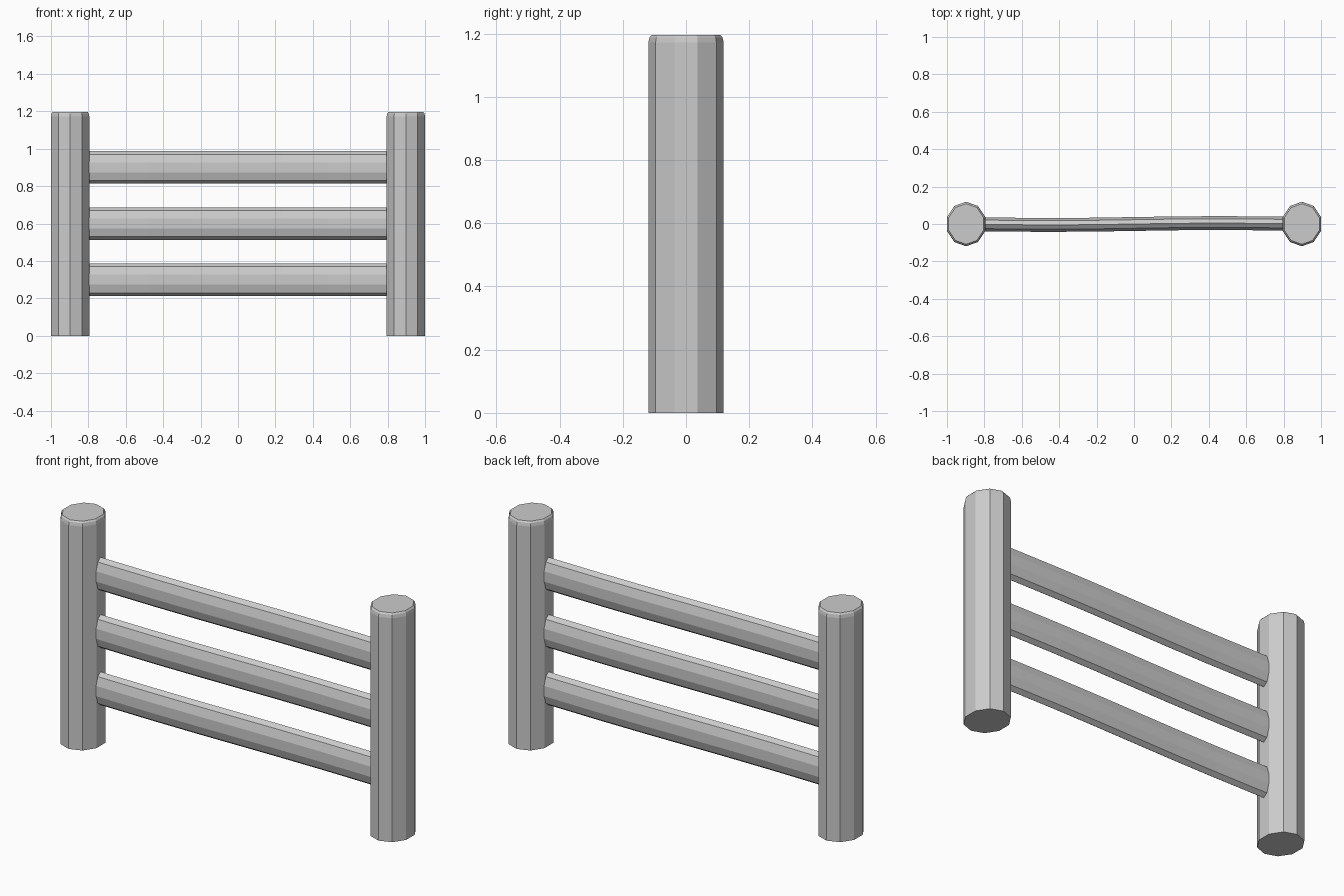
import bpy, bmesh
from math import sin, cos, pi

if "Cube" in bpy.data.objects:
    bpy.data.objects.remove(bpy.data.objects["Cube"])

SIDES = 10


def loft(name, rings):
    """Skin a list of equal-sized point rings and cap both ends."""
    bm = bmesh.new()
    loops = [[bm.verts.new(p) for p in ring] for ring in rings]
    for a, b in zip(loops, loops[1:]):
        for i in range(SIDES):
            j = (i + 1) % SIDES
            bm.faces.new((a[i], a[j], b[j], b[i]))
    bm.faces.new(loops[0])
    bm.faces.new(loops[-1])
    bmesh.ops.recalc_face_normals(bm, faces=bm.faces)
    mesh = bpy.data.meshes.new(name)
    bm.to_mesh(mesh)
    bm.free()
    obj = bpy.data.objects.new(name, mesh)
    bpy.context.collection.objects.link(obj)
    return obj


angles = [2 * pi * i / SIDES for i in range(SIDES)]

# Upright posts with a softened top edge
profile = [(0, 1), (1.172, 1), (1.188, 0.97), (1.196, 0.91)]
for side, cx in (("left", -0.8975), ("right", 0.8975)):
    loft(side + "_post",
         [[(cx + 0.108 * s * sin(a), 0.119 * s * cos(a), z) for a in angles]
          for z, s in profile])

# Three flattened rails, bowed very slightly along their length
stations = [-0.96 + 0.24 * i for i in range(9)]
for label, cz in (("lower", 0.3), ("middle", 0.6), ("upper", 0.9)):
    loft(label + "_rail",
         [[(x, 0.005 * sin(pi * x / 0.9) + 0.039 * sin(a), cz + 0.087 * cos(a))
           for a in angles] for x in stations])
